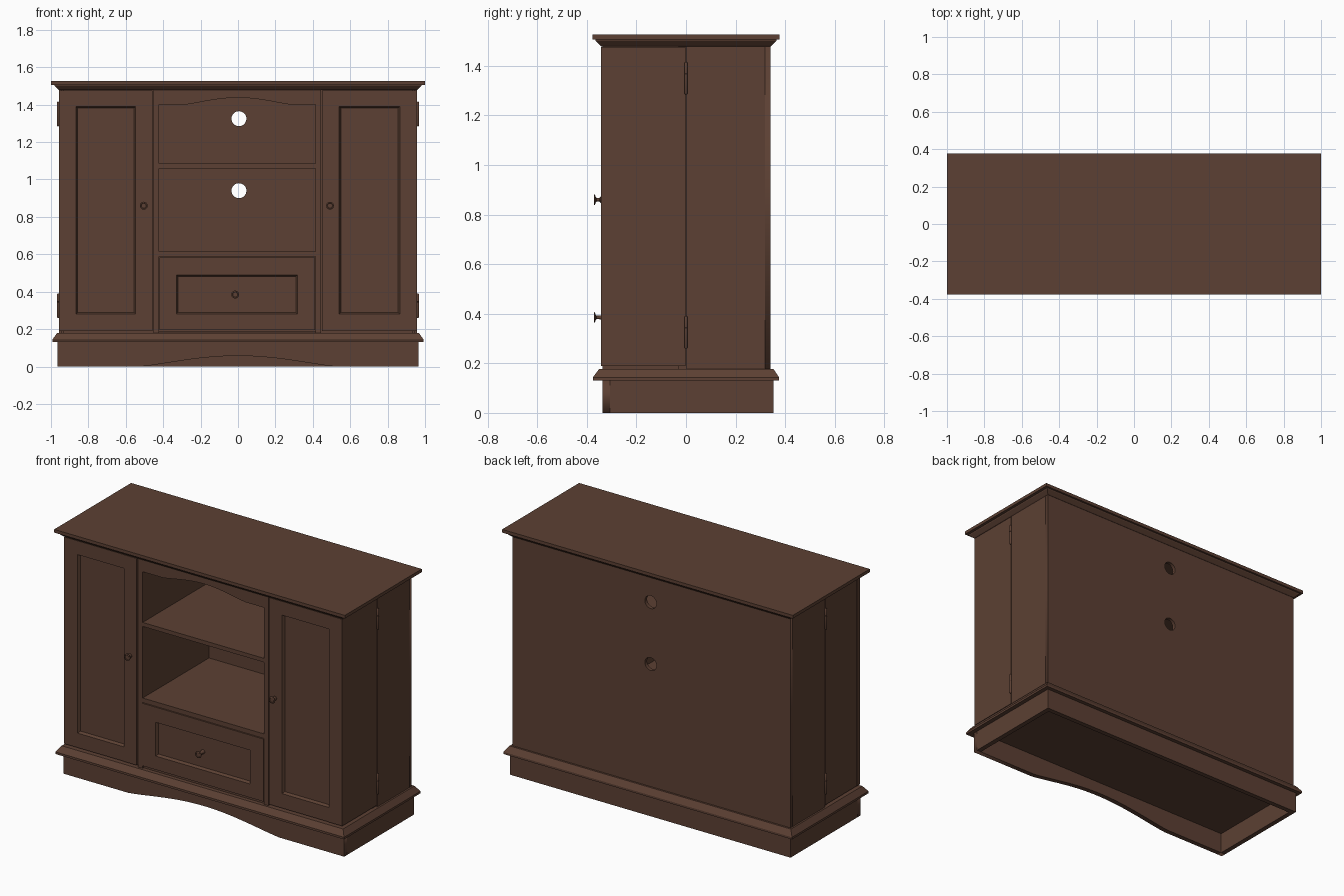
import bpy, bmesh, math

if "Cube" in bpy.data.objects:
    bpy.data.objects.remove(bpy.data.objects["Cube"])

wood = bpy.data.materials.new("dark_brown_wood")
wood.diffuse_color = (0.107, 0.051, 0.033, 1)
wood.use_nodes = True
wood.node_tree.nodes["Principled BSDF"].inputs["Base Color"].default_value = wood.diffuse_color


def finish(name, bm):
    bmesh.ops.recalc_face_normals(bm, faces=bm.faces)
    me = bpy.data.meshes.new(name)
    bm.to_mesh(me)
    bm.free()
    me.materials.append(wood)
    ob = bpy.data.objects.new(name, me)
    bpy.context.collection.objects.link(ob)
    return ob


def loft(name, rings):
    """Skin a stack of closed rings and cap both ends."""
    bm = bmesh.new()
    loops = [[bm.verts.new(p) for p in r] for r in rings]
    for a, b in zip(loops, loops[1:]):
        for i in range(len(a)):
            j = (i + 1) % len(a)
            bm.faces.new((a[i], a[j], b[j], b[i]))
    bm.faces.new(loops[0])
    bm.faces.new(loops[-1])
    return finish(name, bm)


def flat_rect(x0, x1, y0, y1, z):
    return [(x0, y0, z), (x1, y0, z), (x1, y1, z), (x0, y1, z)]


def front_rect(x0, x1, z0, z1, y):
    return [(x0, y, z0), (x1, y, z0), (x1, y, z1), (x0, y, z1)]


def box(name, x0, x1, y0, y1, z0, z1):
    return loft(name, [flat_rect(x0, x1, y0, y1, z) for z in (z0, z1)])


def moulding(name, steps):
    return loft(name, [flat_rect(-x, x, y0, y1, z) for z, x, y0, y1 in steps])


def framed_panel(name, outer, inner, y0, y1, depth=0.016, slope=0.009):
    """Board with a sloped recess in its front face."""
    a, b, c, d = inner
    return loft(name, [
        front_rect(*outer, y1), front_rect(*outer, y0), front_rect(*inner, y0),
        front_rect(a + slope, b - slope, c + slope, d - slope, y0 + depth)])


def cutout(name, outlines, y0, y1):
    """Flat board in the xz plane; extra outlines become holes."""
    cu = bpy.data.curves.new(name, 'CURVE')
    cu.dimensions = '2D'
    cu.fill_mode = 'BOTH'
    cu.extrude = (y1 - y0) / 2
    for pts in outlines:
        sp = cu.splines.new('POLY')
        sp.points.add(len(pts) - 1)
        for p, (x, z) in zip(sp.points, pts):
            p.co = (x, z, 0, 1)
        sp.use_cyclic_u = True
    ob = bpy.data.objects.new(name, cu)
    ob.location.y = (y0 + y1) / 2
    ob.rotation_euler.x = math.pi / 2
    bpy.context.collection.objects.link(ob)
    bpy.ops.object.select_all(action='DESELECT')
    ob.select_set(True)
    bpy.context.view_layer.objects.active = ob
    bpy.ops.object.convert(target='MESH')
    ob = bpy.context.view_layer.objects.active
    ob.data.materials.clear()
    ob.data.materials.append(wood)


def arch(half, z, rise, n=32):
    """Points of a shallow arch from -half to +half."""
    xs = [half * (2 * i / n - 1) for i in range(n + 1)]
    return [(x, z + rise * max(0, math.sin(math.pi / 2 * (1 - abs(x) / half))) ** 1.2) for x in xs]


def lathe(name, profile, origin, axis, n=20):
    """Turn (radius, offset) points around the y or z axis."""
    ox, oy, oz = origin
    rings = []
    for r, h in profile:
        ring = []
        for i in range(n):
            c, s = (r * f(2 * math.pi * i / n) for f in (math.cos, math.sin))
            ring.append((ox + c, oy + h, oz + s) if axis == 'y' else (ox + c, oy + s, oz + h))
        rings.append(ring)
    ob = loft(name, rings)
    bpy.context.view_layer.objects.active = ob
    bpy.ops.object.select_all(action='DESELECT')
    ob.select_set(True)
    bpy.ops.object.shade_smooth_by_angle(angle=math.radians(35))


# Table top with stepped crown moulding
moulding("top_board", [
    (1.478, 0.957, -0.341, 0.341), (1.482, 0.962, -0.346, 0.346),
    (1.500, 0.980, -0.364, 0.364), (1.506, 0.982, -0.366, 0.366),
    (1.506, 1.0, -0.378, 0.378), (1.526, 1.0, -0.378, 0.378)])

# Base moulding, also the cabinet floor
moulding("base_moulding", [
    (0.13, 0.993, -0.376, 0.376), (0.143, 0.993, -0.376, 0.376),
    (0.178, 0.968, -0.35, 0.352)])

# Hollow plinth with arched front
cutout("plinth_front", [[(-0.966, 0.131), (-0.966, 0)] + arch(0.52, 0, 0.057)
                        + [(0.966, 0), (0.966, 0.131)]], -0.336, -0.306)
box("plinth_back", -0.966, 0.966, 0.322, 0.352, 0, 0.131)
for name, x in (("left", -0.966), ("right", 0.936)):
    box("plinth_" + name, x, x + 0.03, -0.306, 0.322, 0, 0.131)

# Back board with two cable holes
holes = [[(0.005 + 0.04 * math.cos(t * math.pi / 16), z + 0.04 * math.sin(t * math.pi / 16))
          for t in range(32)] for z in (0.94, 1.325)]
cutout("back_board", [[(-0.957, 0.178), (0.957, 0.178), (0.957, 1.478), (-0.957, 1.478)]] + holes,
       0.318, 0.34)

# Inner dividers beside the open bay
box("left_divider", -0.453, -0.422, -0.336, 0.318, 0.178, 1.478)
box("right_divider", 0.415, 0.445, -0.336, 0.318, 0.178, 1.478)

# Shelves and lower rail
box("upper_shelf", -0.422, 0.415, -0.334, 0.318, 1.06, 1.085)
box("lower_shelf", -0.422, 0.415, -0.334, 0.318, 0.587, 0.615)
box("lower_rail", -0.422, 0.415, -0.325, 0.318, 0.178, 0.19)

# Arched valance over the bay
cutout("valance", [[(-0.422, 1.478), (-0.422, 1.40)] + arch(0.285, 1.40, 0.037)
                   + [(0.415, 1.40), (0.415, 1.478)]], -0.334, -0.312)

# Drawer front
framed_panel("drawer_front", (-0.42, 0.413, 0.195, 0.584), (-0.33, 0.318, 0.28, 0.49),
             -0.338, -0.31)

# Wraparound doors: panelled front, raised stile seam and side half
for name, x0, x1, p0, p1 in (("left", -0.958, -0.458, -0.866, -0.547),
                             ("right", 0.45, 0.955, 0.541, 0.865)):
    framed_panel(name + "_door", (x0, x1, 0.19, 1.476), (p0, p1, 0.28, 1.39), -0.34, -0.31)
    box(name + "_door_stile", p1 + 0.001, x1, -0.342, -0.338, 0.19, 1.476)

for name, s in (("left", -1), ("right", 1)):
    xa, xb = sorted((s * 0.957, s * 0.932))
    box(name + "_door_side", xa, xb, -0.338, -0.002, 0.19, 1.476)
    box(name + "_side_panel", xa, xb, 0.002, 0.318, 0.178, 1.478)
    box(name + "_inner_post", xa + 0.012 * (s < 0), xb - 0.012 * (s > 0), -0.03, 0.03, 0.178, 1.478)
    # Barrel hinges on the side seam
    for level, z in (("upper", 1.35), ("lower", 0.325)):
        lathe(f"{name}_{level}_hinge",
              [(0.003, -0.066), (0.007, -0.06), (0.007, 0.018), (0.006, 0.019),
               (0.006, 0.021), (0.007, 0.022), (0.007, 0.06), (0.003, 0.066)],
              (s * 0.962, 0, z), 'z', 12)

# Turned knobs
knob = [(0.013, 0.004), (0.013, -0.003), (0.007, -0.008), (0.007, -0.02), (0.012, -0.024),
        (0.021, -0.026), (0.021, -0.029), (0.015, -0.031), (0.013, -0.029)]
for name, x, z in (("left_door_knob", -0.504, 0.86), ("right_door_knob", 0.492, 0.86)):
    lathe(name, knob, (x, -0.341, z), 'y')
# The drawer knob sits on the recessed panel
lathe("drawer_knob", [(r, h + (0.018 if i < 2 else 0)) for i, (r, h) in enumerate(knob)],
      (-0.015, -0.341, 0.385), 'y')
